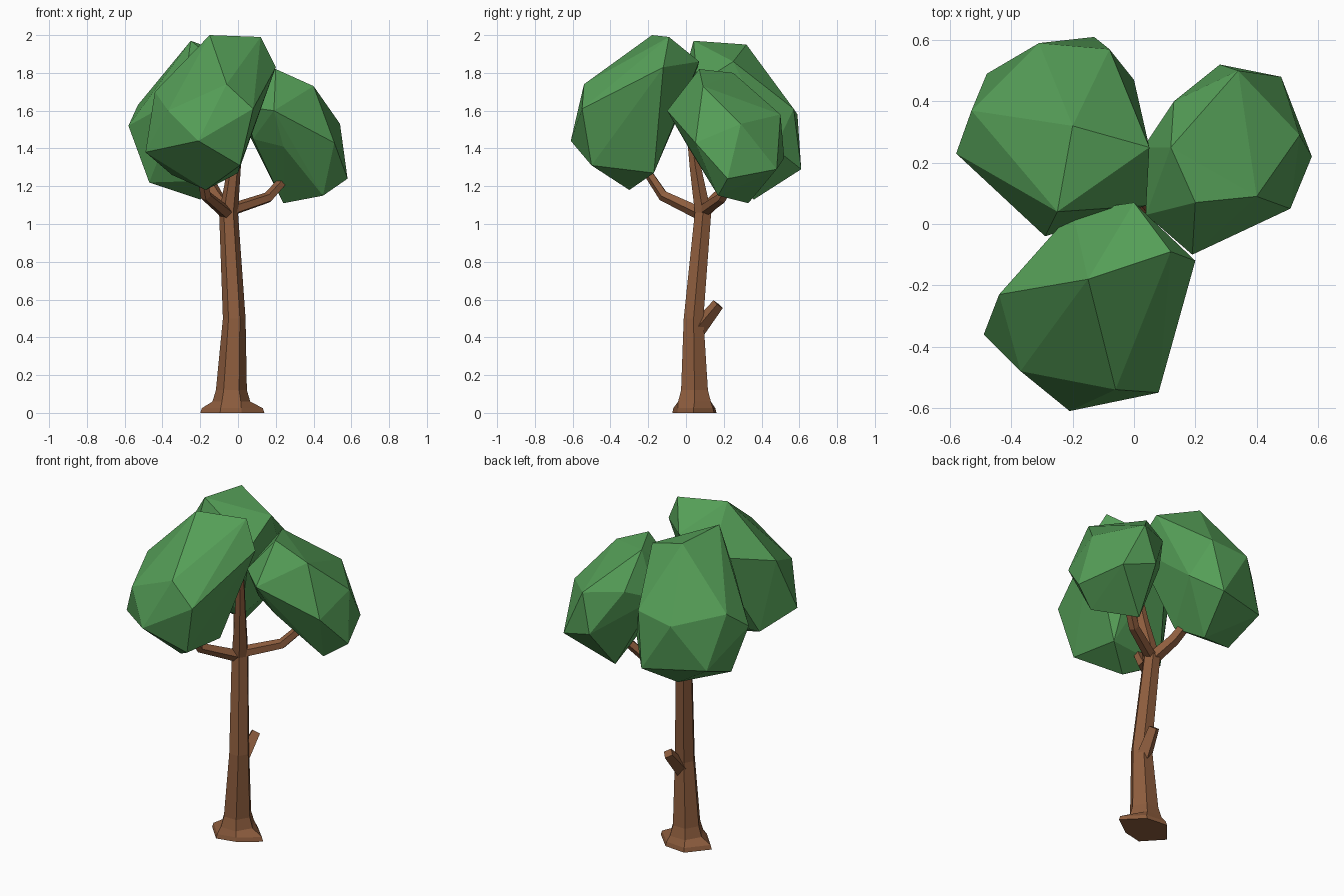
import bpy, bmesh
from math import cos, sin, tau
from mathutils import Vector


def material(name, color):
    m = bpy.data.materials.new(name)
    m.diffuse_color = color
    return m


bark = material("bark", (0.27, 0.11, 0.048, 1))
leaf = material("leaf", (0.09, 0.34, 0.095, 1))


def finish(name, bm, mat):
    bmesh.ops.recalc_face_normals(bm, faces=bm.faces)
    me = bpy.data.meshes.new(name)
    bm.to_mesh(me)
    bm.free()
    me.materials.append(mat)
    ob = bpy.data.objects.new(name, me)
    bpy.context.collection.objects.link(ob)


def tube(name, path, sides, upright=False, roots=None):
    """Faceted limb through (x, y, z, radius); roots = outline of the first two rings."""
    bm = bmesh.new()
    axis = Vector(path[-1][:3]) - Vector(path[0][:3])
    rot = axis.to_track_quat('Z', 'Y')
    rings = []
    for k, (x, y, z, r) in enumerate(path):
        ring = []
        for i in range(sides):
            a = tau * i / sides
            rr = r * roots[i] if roots and k < 2 else r
            v = Vector((rr * cos(a), rr * sin(a), 0))
            if not upright:
                v = rot @ v
            ring.append(bm.verts.new(Vector((x, y, z)) + v))
        rings.append(ring)
    for lo, hi in zip(rings, rings[1:]):
        for i in range(sides):
            j = (i + 1) % sides
            bm.faces.new((lo[i], lo[j], hi[j], hi[i]))
    bm.faces.new(rings[0][::-1])
    bm.faces.new(rings[-1])
    finish(name, bm, bark)


def clump(name, corners):
    """Faceted leaf mass: convex hull around its main corners."""
    bm = bmesh.new()
    for c in corners:
        bm.verts.new(c)
    bmesh.ops.convex_hull(bm, input=bm.verts)
    loose = [v for v in bm.verts if not v.link_faces]
    bmesh.ops.delete(bm, geom=loose, context='VERTS')
    finish(name, bm, leaf)


# Trunk with flared roots, leaning back then forward into the crown
tube("trunk", [(-0.03, 0.04, 0, 0.1), (-0.03, 0.04, 0.025, 0.095),
               (-0.035, 0.045, 0.06, 0.1), (-0.035, 0.045, 0.12, 0.082),
               (-0.02, 0.04, 0.5, 0.06), (-0.05, 0.09, 1.06, 0.05),
               (-0.02, 0.05, 1.3, 0.035), (0.01, 0.01, 1.6, 0.02)], 6, True,
     (1.7, 1.25, 1.4, 1.7, 1.3, 1.0))

# Branches and broken stub
tube("right_branch", [(-0.05, 0.09, 1.07, 0.035), (0.16, 0.19, 1.14, 0.03),
                      (0.25, 0.25, 1.24, 0.028)], 5)
tube("front_branch", [(-0.05, 0.09, 1.05, 0.038), (-0.17, -0.12, 1.15, 0.03),
                      (-0.2, -0.22, 1.3, 0.025)], 5)
tube("back_branch", [(-0.05, 0.09, 1.06, 0.04), (-0.12, 0.19, 1.16, 0.034),
                     (-0.18, 0.26, 1.28, 0.03)], 5)
tube("stub", [(-0.02, 0.05, 0.43, 0.048), (0.0, 0.17, 0.575, 0.032)], 4)

# Three leaf clumps
clump("front_leaves", [
    (-0.21, -0.61, 1.44), (0.08, -0.55, 1.61), (-0.06, -0.54, 1.74),
    (-0.15, -0.18, 2.0), (0.12, -0.09, 1.99), (0.2, -0.12, 1.83),
    (-0.49, -0.36, 1.38), (-0.44, -0.23, 1.7), (-0.37, -0.48, 1.6),
    (0.01, -0.5, 1.31), (-0.17, -0.3, 1.18), (0.0, -0.17, 1.27),
    (-0.35, -0.2, 1.26), (0.0, 0.07, 1.86), (-0.2, 0.04, 1.76)])
clump("right_leaves", [
    (0.2, 0.07, 1.82), (0.12, 0.25, 1.8), (0.4, 0.09, 1.73),
    (0.54, 0.29, 1.53), (0.58, 0.22, 1.24), (0.51, 0.05, 1.43),
    (0.34, 0.5, 1.58), (0.48, 0.48, 1.29), (0.45, 0.17, 1.15),
    (0.24, 0.33, 1.11), (0.28, 0.52, 1.35), (0.13, 0.4, 1.6),
    (0.19, -0.1, 1.6), (0.24, 0.01, 1.41), (0.03, 0.25, 1.53),
    (0.04, 0.03, 1.62), (0.08, 0.08, 1.45)])
clump("back_leaves", [
    (-0.25, 0.04, 1.97), (-0.2, 0.32, 1.95), (0.05, 0.25, 1.86),
    (-0.53, 0.37, 1.63), (-0.58, 0.23, 1.52), (-0.31, 0.59, 1.58),
    (-0.08, 0.57, 1.61), (-0.13, 0.61, 1.29), (-0.48, 0.49, 1.32),
    (-0.47, 0.24, 1.22), (-0.2, 0.36, 1.13), (0.0, 0.47, 1.4),
    (-0.29, -0.04, 1.68), (0.04, 0.06, 1.74), (-0.12, 0.2, 1.23)])
